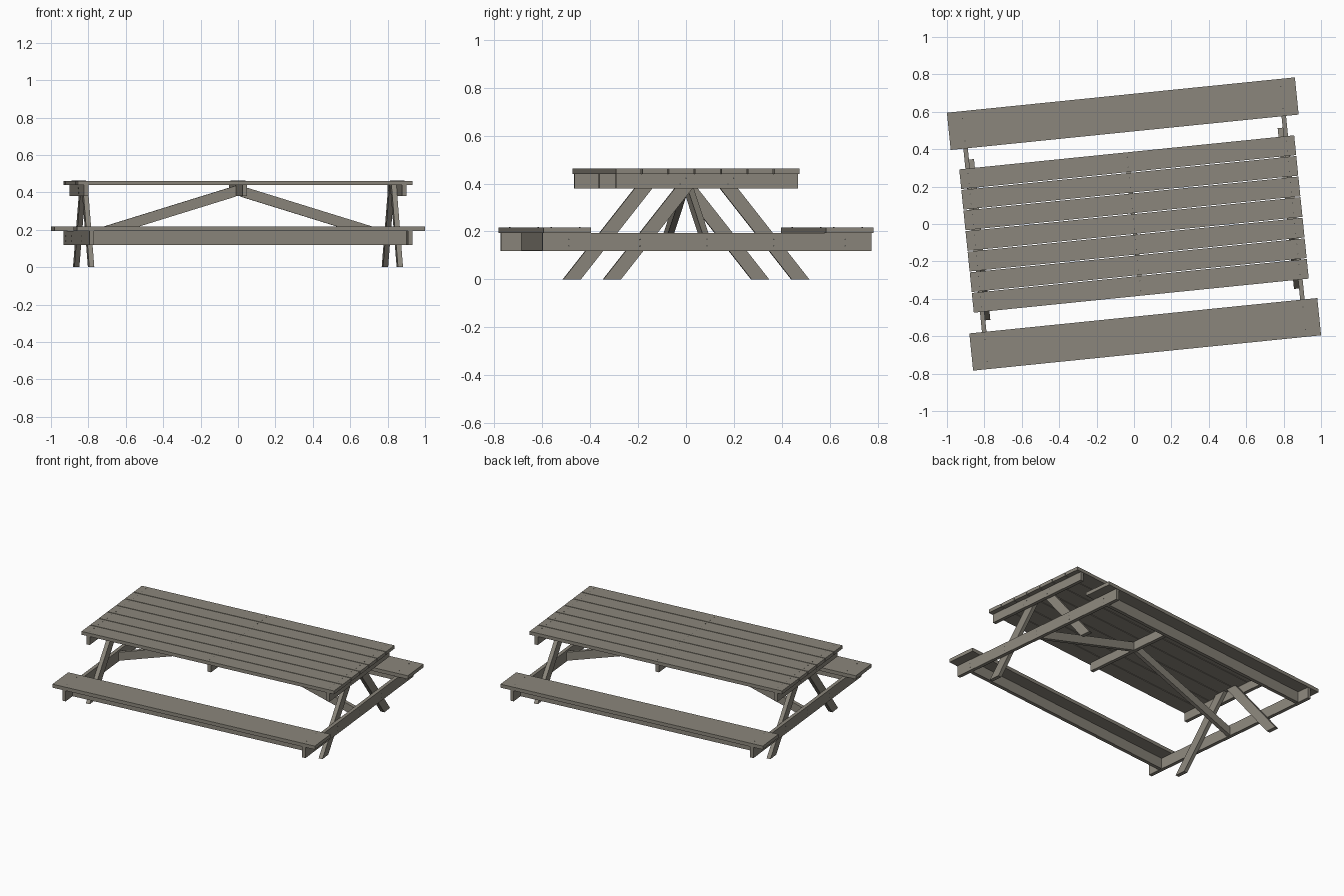
import bpy, bmesh, math
from mathutils import Matrix

if "Cube" in bpy.data.objects:
    bpy.data.objects.remove(bpy.data.objects["Cube"], do_unlink=True)


def material(name, rgb):
    m = bpy.data.materials.new(name)
    m.use_nodes = True
    m.diffuse_color = (*rgb, 1)
    bsdf = m.node_tree.nodes["Principled BSDF"]
    bsdf.inputs["Base Color"].default_value = (*rgb, 1)
    bsdf.inputs["Roughness"].default_value = 0.8
    return m


WOOD = material("weathered_wood", (0.26, 0.24, 0.20))
NAIL = material("dark_nail", (0.07, 0.07, 0.065))
TURN = Matrix.Rotation(math.radians(5.8), 4, 'Z')  # the whole table stands slightly turned


def finish(name, bm, mat):
    bmesh.ops.recalc_face_normals(bm, faces=bm.faces)
    bm.transform(TURN)
    me = bpy.data.meshes.new(name)
    bm.to_mesh(me)
    bm.free()
    me.materials.append(mat)
    ob = bpy.data.objects.new(name, me)
    bpy.context.collection.objects.link(ob)
    return ob


def plank(name, x, y, z):
    """Box from (min, max) ranges."""
    bm = bmesh.new()
    size = [r[1] - r[0] for r in (x, y, z)]
    mid = [(r[1] + r[0]) / 2 for r in (x, y, z)]
    bmesh.ops.create_cube(bm, size=1, matrix=Matrix.Translation(mid) @ Matrix.Diagonal((*size, 1)))
    return finish(name, bm, WOOD)


def slanted(name, profile, axis, lo, hi):
    """Extrude a (horizontal, z) profile from lo to hi along axis 'x' or 'y'."""
    bm = bmesh.new()
    place = (lambda h, z, d: (d, h, z)) if axis == 'x' else (lambda h, z, d: (h, d, z))
    a = [bm.verts.new(place(h, z, lo)) for h, z in profile]
    b = [bm.verts.new(place(h, z, hi)) for h, z in profile]
    bm.faces.new(a)
    bm.faces.new(b[::-1])
    n = len(profile)
    for i in range(n):
        j = (i + 1) % n
        bm.faces.new((a[i], a[j], b[j], b[i]))
    return finish(name, bm, WOOD)


nails = []  # (position, rotation) of every nail head
UP = Matrix.Identity(4)
SIDE = Matrix.Rotation(math.pi / 2, 4, 'Y')

TOP_Z, TOP_T = 0.462, 0.023
BENCH_Z, BENCH_T = 0.217, 0.024
BEAM_X = (0.843, 0.867)
LEG_X = (0.816, 0.843)

# Table top boards
COUNT, WIDTH, GAP = 7, 0.77, 0.005
board_w = (WIDTH - GAP * (COUNT - 1)) / COUNT
for i in range(COUNT):
    y0 = -WIDTH / 2 + i * (board_w + GAP)
    plank(f"top_board_{i + 1}", (-0.9, 0.9), (y0, y0 + board_w), (TOP_Z - TOP_T, TOP_Z))
    for x in (-0.855, 0, 0.855):
        for f in (0.25, 0.75):
            nails.append(((x, y0 + board_w * f, TOP_Z), UP))

# Middle batten under the top
plank("middle_batten", (-0.012, 0.012), (-0.365, 0.365), (0.38, TOP_Z - TOP_T))

# Benches with a stiffener below each
for side, s in (("front", -1), ("back", 1)):
    plank(f"{side}_bench", (-0.935, 0.935), (s * 0.593 - 0.1, s * 0.593 + 0.1),
          (BENCH_Z - BENCH_T, BENCH_Z))
    plank(f"{side}_bench_stiffener", (-0.843, 0.843), (s * 0.593 - 0.012, s * 0.593 + 0.012),
          (0.12, BENCH_Z - BENCH_T))
    for x in (-0.855, 0.855):
        for dy in (-0.06, 0.06):
            nails.append(((x, s * 0.593 + dy, BENCH_Z), UP))

# End frames: beams, legs and diagonal braces
for end, e in (("left", 1), ("right", -1)):
    beam = sorted((e * BEAM_X[0], e * BEAM_X[1]))
    leg = sorted((e * LEG_X[0], e * LEG_X[1]))
    plank(f"{end}_top_support", beam, (-0.382, 0.382), (0.38, TOP_Z - TOP_T))
    plank(f"{end}_seat_beam", beam, (-0.69, 0.69), (0.118, BENCH_Z - BENCH_T))
    for side, s in (("front", -1), ("back", 1)):
        run = 0.79 * (TOP_Z - TOP_T)
        profile = [(s * 0.358, 0), (s * 0.432, 0),
                   (s * (0.432 - run), TOP_Z - TOP_T), (s * (0.358 - run), TOP_Z - TOP_T)]
        slanted(f"{end}_{side}_leg", profile, 'x', *leg)
    brace = [(e * 0.012, 0.436), (e * 0.843, 0.18), (e * 0.843, 0.122), (e * 0.012, 0.378)]
    slanted(f"{end}_brace", brace, 'y', -0.013, 0.013)
    outer = e * BEAM_X[1]
    for y in (-0.58, -0.28, 0, 0.28, 0.58):
        for z in (0.14, 0.167):
            nails.append(((outer, y, z), SIDE))
    for y in (-0.1, 0.1):
        for dz in (-0.012, 0.012):
            nails.append(((outer, y + dz, 0.41 + dz), SIDE))

# Nail heads
bm = bmesh.new()
for pos, rot in nails:
    bmesh.ops.create_cone(bm, cap_ends=True, segments=8, radius1=0.003, radius2=0.003,
                          depth=0.002, matrix=Matrix.Translation(pos) @ rot)
finish("nail_heads", bm, NAIL)
